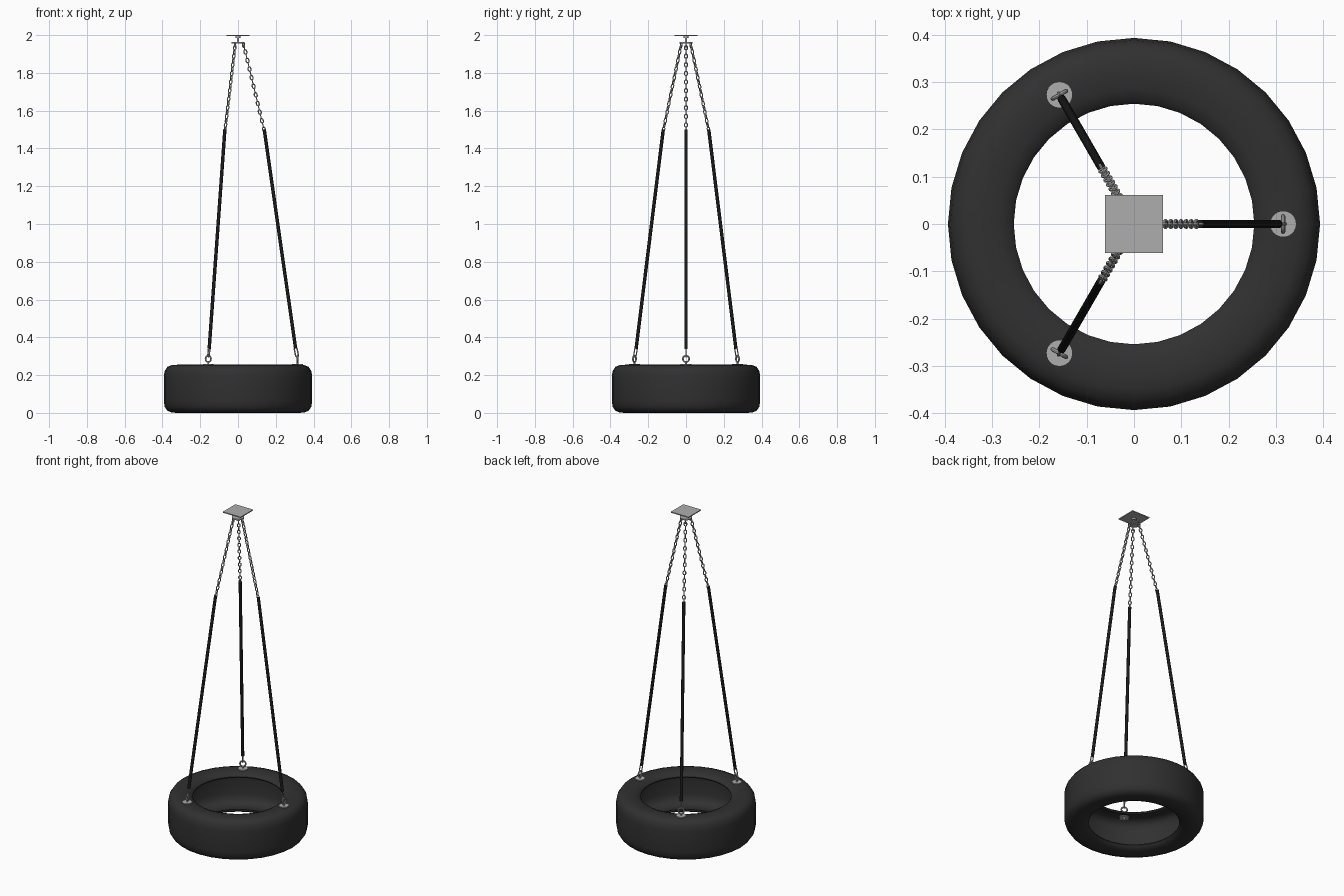
import bpy, bmesh, math
from mathutils import Vector, Matrix

if "Cube" in bpy.data.objects:
    bpy.data.objects.remove(bpy.data.objects["Cube"])


def make_mat(name, c):
    m = bpy.data.materials.new(name)
    m.diffuse_color = (c, c, c, 1)
    m.use_nodes = True
    m.node_tree.nodes["Principled BSDF"].inputs["Base Color"].default_value = m.diffuse_color
    return m


RUBBER = make_mat("rubber", 0.03)
SLEEVE = make_mat("sleeve_black", 0.01)
STEEL = make_mat("steel", 0.42)


def finish(name, bm, mat, angle=40):
    bmesh.ops.recalc_face_normals(bm, faces=bm.faces)
    me = bpy.data.meshes.new(name)
    bm.to_mesh(me)
    bm.free()
    ob = bpy.data.objects.new(name, me)
    bpy.context.collection.objects.link(ob)
    me.materials.append(mat)
    bpy.ops.object.select_all(action='DESELECT')
    ob.select_set(True)
    bpy.context.view_layer.objects.active = ob
    bpy.ops.object.shade_smooth_by_angle(angle=math.radians(angle))
    return ob


def frame(origin, z, x):
    # matrix with local Z along z and local X near x
    z = z.normalized()
    y = z.cross(x).normalized()
    x = y.cross(z)
    m = Matrix((x, y, z)).transposed().to_4x4()
    m.translation = origin
    return m


def rod(bm, a, b, r, segs=12):
    d = b - a
    m = frame((a + b) / 2, d, Vector((0.31, 0.95, 0.02)))
    bmesh.ops.create_cone(bm, cap_ends=True, segments=segs, radius1=r, radius2=r,
                          depth=d.length, matrix=m)


def link(bm, m, half_w, half_l, wire, n=6, sides=6):
    # closed oval wire in the local XZ plane
    s = half_l - half_w
    path = []
    for k in range(2 * (n + 1)):
        top = k <= n
        a = math.pi * (k if top else k - 1) / n
        path.append((a, s if top else -s))
    rings = []
    for a, off in path:
        ring = []
        for j in range(sides):
            t = 2 * math.pi * j / sides
            r = half_w - wire + wire * math.cos(t)
            ring.append(bm.verts.new(m @ Vector((r * math.cos(a), wire * math.sin(t),
                                                 r * math.sin(a) + off))))
        rings.append(ring)
    for i in range(len(rings)):
        p, q = rings[i], rings[(i + 1) % len(rings)]
        for j in range(sides):
            k = (j + 1) % sides
            bm.faces.new((p[j], p[k], q[k], q[j]))


# Tyre: hollow C-shaped profile, mirrored about mid height and revolved
H = 0.1275
half = [(0.393, 0.0), (0.393, 0.065), (0.388, 0.095), (0.374, 0.116), (0.35, 0.126),
        (0.32, 0.1275), (0.285, 0.124), (0.262, 0.115), (0.254, 0.105), (0.256, 0.098),
        (0.285, 0.108), (0.32, 0.112), (0.35, 0.107), (0.37, 0.085), (0.376, 0.055), (0.376, 0.0)]
profile = half + [(r, -z) for r, z in half[-2:0:-1]]
bm = bmesh.new()
SEG = 32
rings = [[bm.verts.new((r * math.cos(2 * math.pi * i / SEG), r * math.sin(2 * math.pi * i / SEG), z + H))
          for r, z in profile] for i in range(SEG)]
for i in range(SEG):
    p, q = rings[i], rings[(i + 1) % SEG]
    for j in range(len(profile)):
        k = (j + 1) % len(profile)
        bm.faces.new((p[j], q[j], q[k], p[k]))
finish("tyre", bm, RUBBER, 50)

# Ceiling plate, swivel stem and hub
bm = bmesh.new()
bmesh.ops.create_cube(bm, size=1, matrix=Matrix.Translation((0, 0, 1.997)) @ Matrix.Diagonal((0.122, 0.122, 0.006, 1)))
finish("ceiling_plate", bm, STEEL)
bm = bmesh.new()
rod(bm, Vector((0, 0, 1.955)), Vector((0, 0, 1.995)), 0.006, 16)
rod(bm, Vector((0, 0, 1.984)), Vector((0, 0, 1.995)), 0.013, 16)
finish("swivel_stem", bm, STEEL)
bm = bmesh.new()
rod(bm, Vector((0, 0, 1.956)), Vector((0, 0, 1.963)), 0.035, 24)
finish("swivel_hub", bm, STEEL)

# Three suspension lines
for i in range(3):
    a = 2 * math.pi * i / 3
    rad = Vector((math.cos(a), math.sin(a), 0))
    tan = Vector((-math.sin(a), math.cos(a), 0))
    up = Vector((0, 0, 1))

    def P(r, z):
        return rad * r + up * z

    n = i + 1

    # hub hanger
    bm = bmesh.new()
    link(bm, frame(P(0.03, 1.947), up, rad), 0.008, 0.015, 0.003)
    finish(f"hub_hanger_{n}", bm, STEEL)

    # chain of links turned alternately by 90 degrees
    bm = bmesh.new()
    top, low = P(0.031, 1.945), P(0.14, 1.49)
    count = 20
    step = (low - top) / count
    for k in range(count):
        m = frame(top + step * (k + 0.5), -step, tan if k % 2 == 0 else rad)
        link(bm, m, 0.0105, step.length / 2 + 0.003, 0.0032)
    finish(f"chain_{n}", bm, STEEL)

    # rubber sleeve over the lower chain
    bm = bmesh.new()
    rod(bm, P(0.139, 1.5), P(0.305, 0.34), 0.009, 16)
    finish(f"chain_sleeve_{n}", bm, SLEEVE)

    # lower connector link
    bm = bmesh.new()
    link(bm, frame(P(0.309, 0.321), P(-0.012, 0.06), rad), 0.011, 0.028, 0.0035)
    finish(f"lower_link_{n}", bm, STEEL)

    # eye bolt with washers and nut through the sidewall
    bm = bmesh.new()
    link(bm, frame(P(0.315, 0.286), up, tan), 0.021, 0.0211, 0.0045, 10, 8)
    rod(bm, P(0.315, 0.215), P(0.315, 0.27), 0.005)
    finish(f"eye_bolt_{n}", bm, STEEL)
    bm = bmesh.new()
    rod(bm, P(0.315, 0.253), P(0.315, 0.259), 0.028, 24)
    rod(bm, P(0.315, 0.233), P(0.315, 0.239), 0.028, 24)
    rod(bm, P(0.315, 0.225), P(0.315, 0.233), 0.01, 6)
    finish(f"washers_and_nut_{n}", bm, STEEL)
